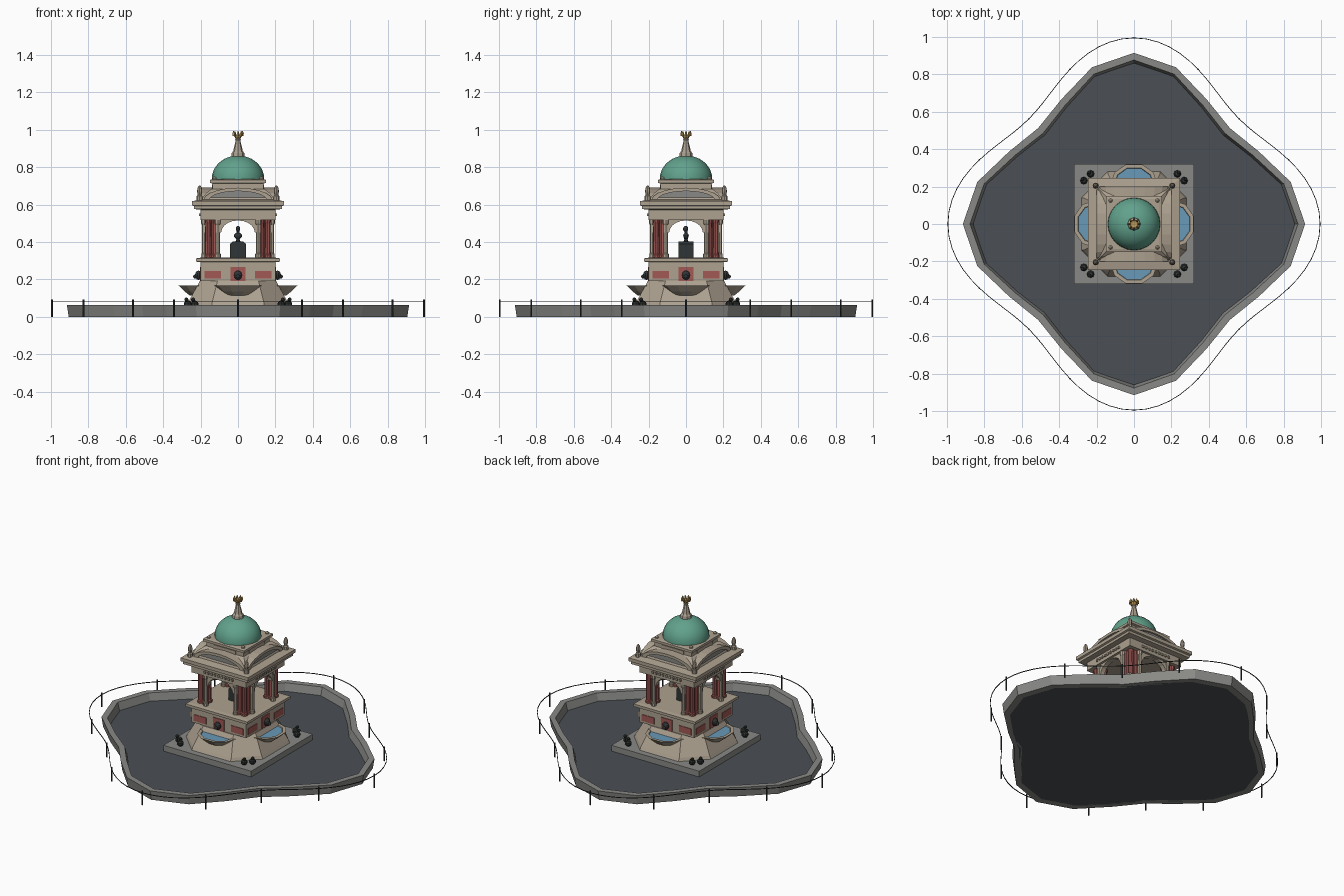
import bpy, bmesh, math
from mathutils import Matrix, Vector

if "Cube" in bpy.data.objects:
    bpy.data.objects.remove(bpy.data.objects["Cube"])

def mat(name, r, g, b):
    m = bpy.data.materials.new(name)
    m.diffuse_color = (r, g, b, 1)
    m.use_nodes = True
    m.node_tree.nodes["Principled BSDF"].inputs["Base Color"].default_value = m.diffuse_color
    return m

STONE = mat("stone", .42, .36, .28)
GREY = mat("grey_stone", .25, .25, .24)
FLOOR = mat("pool_floor", .07, .08, .09)
RED = mat("red_granite", .36, .10, .09)
GREEN = mat("copper_green", .12, .36, .26)
BLUE = mat("water_blue", .14, .32, .48)
DARK = mat("dark_bronze", .03, .035, .035)
GOLD = mat("gold", .5, .32, .09)

def finish(name, bm, m):
    bmesh.ops.recalc_face_normals(bm, faces=bm.faces)
    me = bpy.data.meshes.new(name)
    bm.to_mesh(me)
    bm.free()
    me.materials.append(m)
    ob = bpy.data.objects.new(name, me)
    bpy.context.collection.objects.link(ob)
    return ob

def smooth(ob):
    bpy.ops.object.select_all(action='DESELECT')
    ob.select_set(True)
    bpy.context.view_layer.objects.active = ob
    bpy.ops.object.shade_smooth_by_angle(angle=math.radians(40))

def around(ob, n=4):
    for i in range(1, n):
        c = ob.copy()
        c.name = f"{ob.name}_{i + 1}"
        c.rotation_euler.z = 2 * math.pi * i / n
        bpy.context.collection.objects.link(c)

def loft(name, rings, m):
    """Skin a stack of (z, outline) rings and cap both ends."""
    bm = bmesh.new()
    vs = [[bm.verts.new((x, y, z)) for x, y in pts] for z, pts in rings]
    n = len(vs[0])
    for a, b in zip(vs, vs[1:]):
        for i in range(n):
            j = (i + 1) % n
            bm.faces.new((a[i], a[j], b[j], b[i]))
    bm.faces.new(vs[0])
    bm.faces.new(vs[-1])
    return finish(name, bm, m)

def ngon(r, n, c=(0, 0), turn=0):
    return [(c[0] + r * math.cos(turn + 2 * math.pi * i / n),
             c[1] + r * math.sin(turn + 2 * math.pi * i / n)) for i in range(n)]

def square(h):
    return [(-h, -h), (h, -h), (h, h), (-h, h)]

def octagon(h, f):
    return [(-f, -h), (f, -h), (h, -f), (h, f), (f, h), (-f, h), (-h, f), (-h, -f)]

def turned(name, prof, n, m, c=(0, 0), turn=0):
    return loft(name, [(z, ngon(r, n, c, turn)) for r, z in prof], m)

def stepped(name, prof, m):
    return loft(name, [(z, square(h)) for h, z in prof], m)

def box(name, c, s, m):
    bm = bmesh.new()
    bmesh.ops.create_cube(bm, size=1, matrix=Matrix.Translation(c) @ Matrix.Diagonal((*s, 1)))
    return finish(name, bm, m)

def balls(name, parts, m, u=10, v=6):
    bm = bmesh.new()
    for c, s in parts:
        bmesh.ops.create_uvsphere(bm, u_segments=u, v_segments=v, radius=1,
                                  matrix=Matrix.Translation(c) @ Matrix.Diagonal((*s, 1)))
    return finish(name, bm, m)

def prism(name, pts, y0, y1, m):
    """Extrude a front-view (x, z) outline from y0 to y1."""
    bm = bmesh.new()
    f = bm.faces.new([bm.verts.new((x, y0, z)) for x, z in pts])
    e = bmesh.ops.extrude_face_region(bm, geom=[f])
    bmesh.ops.translate(bm, vec=(0, y1 - y0, 0),
                        verts=[g for g in e['geom'] if isinstance(g, bmesh.types.BMVert)])
    return finish(name, bm, m)

def lobed(base, amp, n):
    return [((base + amp * math.cos(4 * t)) * math.cos(t), (base + amp * math.cos(4 * t)) * math.sin(t))
            for t in (2 * math.pi * i / n for i in range(n))]

def lobed_ring(name, base, amp, prof, n, m):
    """Sweep a closed (radius offset, z) section round the four-lobed outline."""
    bm = bmesh.new()
    rows = [[bm.verts.new((x, y, z)) for x, y in lobed(base + d, amp, n)] for d, z in prof]
    for k in range(len(rows)):
        a, b = rows[k], rows[(k + 1) % len(rows)]
        for i in range(n):
            j = (i + 1) % n
            bm.faces.new((a[i], a[j], b[j], b[i]))
    return finish(name, bm, m)

# Pool and wire fence
loft("pool_floor", [(0, lobed(.775, .085, 24)), (.012, lobed(.775, .085, 24))], FLOOR)
lobed_ring("pool_rim", .82, .095, [(-.01, 0), (0, .062), (-.038, .062), (-.055, 0)], 24, GREY)
lobed_ring("fence_wire", .895, .1, [(-.002, .078), (.002, .078), (.002, .082), (-.002, .082)], 96, DARK)
for i, p in enumerate(lobed(.895, .1, 16)):
    turned(f"fence_post_{i + 1}", [(.005, 0), (.005, .093)], 6, DARK, p)

# Plinth, flared base and panelled block
stepped("plinth", [(.32, .012), (.32, .05)], GREY)
loft("flared_base", [(.05, octagon(.28, .14)), (.07, octagon(.27, .14)), (.19, octagon(.205, .11))], STONE)
stepped("panel_block", [(.2, .19), (.2, .292), (.225, .295), (.225, .312), (.2, .316)], STONE)
for x, w, zc, h in ((-.135, .09, .225, .042), (.135, .09, .225, .042), (0, .08, .228, .075)):
    around(box("red_panel", (x, -.2, zc), (w, .008, h), RED))
around(balls("spout_head", [((0, -.212, .222), (.022, .018, .025)), ((0, -.228, .215), (.012, .012, .011))], DARK))

# Half-octagonal drinking basins
def half(s):
    return [(-.13 * s, -.2), (-.105 * s, -.2 - .075 * s), (-.045 * s, -.2 - .118 * s),
            (.045 * s, -.2 - .118 * s), (.105 * s, -.2 - .075 * s), (.13 * s, -.2)]
around(loft("basin", [(.115, half(.5)), (.135, half(.72)), (.167, half(1)), (.167, half(.84)), (.155, half(.8))], STONE))
around(loft("basin_water", [(.156, half(.8)), (.161, half(.82))], BLUE))

# Pairs of small bronze creatures on the plinth corners
for a, b in ((.268, .232), (.232, .268)):
    around(balls("corner_creature", [((a, b, .068), (.021, .021, .02)),
                                     ((a + .008, b + .008, .092), (.011, .011, .011))], DARK, 8, 5))

# Corner column clusters
for dx in (-.017, .017):
    for dy in (-.017, .017):
        around(turned("red_column", [(.021, .314), (.021, .33), (.017, .335), (.016, .5), (.022, .525)],
                      10, RED, (.142 + dx, .142 + dy)))
for c in ((.18, .108), (.108, .18)):
    around(turned("stone_column", [(.016, .314), (.016, .335), (.012, .34), (.012, .49), (.017, .5), (.017, .525)],
                  8, STONE, c))

# Shallow arches between the columns
arch = [(.09 * math.cos(t), .45 + .065 * math.sin(t)) for t in (math.pi * i / 10 for i in range(11))]
around(prism("arch", [(.12, .45), *arch, (-.12, .45), (-.12, .53), (.12, .53)], -.185, -.155, STONE))

# Bust on its pedestal
prism("bust_pedestal", [(-.042, .314), (.042, .314), (.042, .39), (.028, .403), (-.028, .403), (-.042, .39)], -.04, .04, DARK)
turned("bust_socle", [(.014, .4), (.009, .415), (.012, .425)], 8, DARK)
smooth(balls("bust", [((0, 0, .433), (.023, .015, .018)), ((0, 0, .452), (.009, .009, .015)),
                      ((0, -.002, .47), (.012, .014, .016))], DARK))

# Entablature with cornice and dentils
stepped("entablature", [(.2, .518), (.2, .572), (.235, .576), (.235, .592), (.246, .596), (.246, .618), (.2, .626)], STONE)
for i in range(9):
    around(box("frieze_block", (-.1 + i * .025, -.202, .545), (.012, .012, .014), STONE))

# Square curved roof, segmental gables and corner finials
stepped("curved_roof", [(.195, .62), (.19, .635), (.172, .66), (.15, .678), (.14, .684)], STONE)
def segment(w, h, z):
    return [(w * math.cos(t), z + h * math.sin(t)) for t in (math.pi * i / 10 for i in range(11))]
outer, inner = segment(.185, .068, .622), segment(.155, .05, .622)
around(prism("gable_frame", outer + inner[::-1], -.2, -.13, STONE))
around(prism("gable_panel", inner, -.188, -.13, GREY))
around(turned("corner_finial", [(.016, .615), (.016, .645), (.01, .65), (.014, .67), (.011, .69), (.003, .703)],
              8, STONE, (.205, .205)))

# Attic under the dome
stepped("attic", [(.135, .66), (.135, .712), (.15, .716), (.15, .732), (.135, .736)], STONE)
around(box("attic_panel", (0, -.136, .695), (.16, .008, .026), STONE))
around(turned("attic_knob", [(.011, .73), (.011, .742), (.004, .75)], 8, STONE, (.125, .125)))

# Dome, spire and gilded crown
dome = [(.14, .73)] + [(.14 * math.cos(a), .738 + .124 * math.sin(a)) for a in (math.radians(10 * i) for i in range(9))]
smooth(turned("dome", dome, 24, GREEN))
turned("spire", [(.036, .855), (.034, .875), (.026, .885), (.013, .94), (.016, .947), (.01, .955)], 8, STONE)
turned("crown_cup", [(.01, .95), (.019, .962), (.024, .975), (.01, .97)], 8, GOLD)
for i, p in enumerate(ngon(.024, 8)):
    turned(f"crown_point_{i + 1}", [(.006, .966), (.007, .98), (.002, .992)], 5, GOLD, p)
